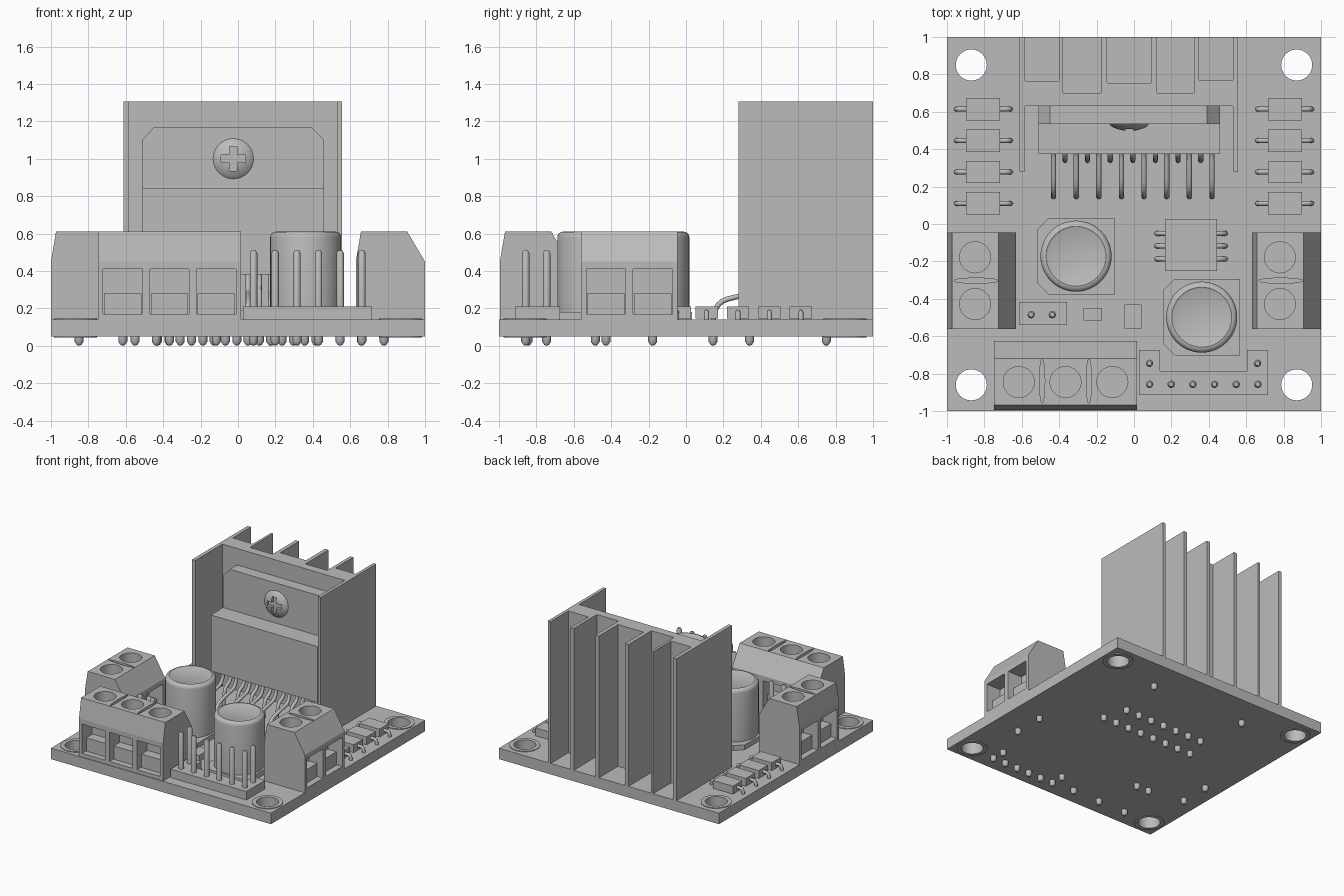
import bpy, bmesh, math
from mathutils import Matrix, Vector

if "Cube" in bpy.data.objects:
    bpy.data.objects.remove(bpy.data.objects["Cube"], do_unlink=True)

grey = bpy.data.materials.new("plain grey")
grey.use_nodes = True
grey.diffuse_color = (0.5, 0.5, 0.5, 1)
grey.node_tree.nodes["Principled BSDF"].inputs["Base Color"].default_value = (0.5, 0.5, 0.5, 1)

BASE, TOP = 0.05, 0.14  # board underside and top


def activate(ob):
    bpy.ops.object.select_all(action='DESELECT')
    ob.select_set(True)
    bpy.context.view_layer.objects.active = ob


def finish(bm, name, smooth=False):
    bmesh.ops.recalc_face_normals(bm, faces=bm.faces)
    me = bpy.data.meshes.new(name)
    bm.to_mesh(me)
    bm.free()
    me.materials.append(grey)
    ob = bpy.data.objects.new(name, me)
    bpy.context.collection.objects.link(ob)
    if smooth:
        activate(ob)
        bpy.ops.object.shade_smooth_by_angle(angle=math.radians(35))
    return ob


def prism(name, pts, lo, hi, axis='Z'):
    """Extrude a closed outline along Z (points x, y) or Y (points x, z)."""
    bm = bmesh.new()
    place = (lambda a, b: (a, b, lo)) if axis == 'Z' else (lambda a, b: (a, lo, b))
    face = bm.faces.new([bm.verts.new(place(*p)) for p in pts])
    ext = bmesh.ops.extrude_face_region(bm, geom=[face])
    move = (0, 0, hi - lo) if axis == 'Z' else (0, hi - lo, 0)
    bmesh.ops.translate(bm, vec=move, verts=[v for v in ext["geom"] if isinstance(v, bmesh.types.BMVert)])
    return finish(bm, name)


def box(name, x0, x1, y0, y1, z0, z1):
    return prism(name, [(x0, y0), (x1, y0), (x1, y1), (x0, y1)], z0, z1)


def lathe(name, profile, loc, steps=32, rot=None, closed=False):
    """Revolve (radius, height) points around a vertical axis at loc."""
    bm = bmesh.new()
    vs = [bm.verts.new((r, 0, z)) for r, z in profile]
    es = [bm.edges.new(p) for p in zip(vs, vs[1:])]
    if closed:
        es.append(bm.edges.new((vs[-1], vs[0])))
    bmesh.ops.spin(bm, geom=vs + es, cent=(0, 0, 0), axis=(0, 0, 1), angle=math.tau, steps=steps)
    bmesh.ops.remove_doubles(bm, verts=bm.verts, dist=1e-5)
    bmesh.ops.transform(bm, matrix=Matrix.Translation(loc) @ (rot or Matrix()), verts=bm.verts)
    return finish(bm, name, True)


def cylinder(name, x, y, r, z0, z1, steps=32):
    return lathe(name, [(0, z0), (r, z0), (r, z1), (0, z1)], (x, y, 0), steps)


def wire(name, points, r):
    cu = bpy.data.curves.new(name, 'CURVE')
    cu.dimensions = '3D'
    cu.bevel_depth, cu.bevel_resolution, cu.resolution_u = r, 2, 4
    cu.use_fill_caps = True
    sp = cu.splines.new('NURBS')
    sp.points.add(len(points) - 1)
    for p, co in zip(sp.points, points):
        p.co = (*co, 1)
    sp.use_endpoint_u = True
    sp.order_u = 3
    cu.materials.append(grey)
    ob = bpy.data.objects.new(name, cu)
    bpy.context.collection.objects.link(ob)
    activate(ob)
    bpy.ops.object.convert(target='MESH')


def cut(ob, cutters):
    activate(ob)
    for c in cutters:
        m = ob.modifiers.new("cut", 'BOOLEAN')
        m.operation, m.solver, m.object = 'DIFFERENCE', 'EXACT', c
        bpy.ops.object.modifier_apply(modifier=m.name)
        bpy.data.objects.remove(c, do_unlink=True)


def solder_tip(x, y):
    lathe("solder_tip", [(0, BASE), (0.024, BASE), (0.024, 0.022), (0.012, 0.004), (0, 0.0)], (x, y, 0), 12)


# Circuit board with plated corner holes
board = box("board", -1, 1, -1, 1, BASE, TOP)
corners = [(x, y) for x in (-0.87, 0.87) for y in (-0.86, 0.85)]
cut(board, [cylinder("hole_cutter", x, y, 0.09, 0, 0.2) for x, y in corners])
for x, y in corners:
    lathe("hole_ring", [(0.083, 0.044), (0.115, 0.044), (0.115, 0.146), (0.083, 0.146)], (x, y, 0), closed=True)

# Finned heatsink as one comb-shaped outline
gaps = [(-0.583, -0.4, 0.765), (-0.38, -0.176, 0.7), (-0.144, 0.09, 0.754), (0.123, 0.32, 0.7), (0.348, 0.53, 0.77)]
outline = [(0.556, 1), (0.556, 0.28), (0.53, 0.28), (0.53, 0.63), (-0.583, 0.63), (-0.583, 0.28), (-0.613, 0.28), (-0.613, 1)]
for a, b, depth in gaps:
    outline += [(a, 1), (a, depth), (b, depth), (b, 1)]
prism("heatsink", outline, TOP, 1.305)
for x in (-0.43, 0.43):
    solder_tip(x, 0.75)

# Power chip: mounting tab, body and fixing screw
prism("chip_tab", [(-0.51, 0.38), (0.46, 0.38), (0.46, 1.1), (0.39, 1.17), (-0.45, 1.17), (-0.51, 1.1)], 0.535, 0.63, 'Y')
box("chip_body", -0.51, 0.46, 0.375, 0.54, 0.38, 0.84)
screw = lathe("chip_screw", [(0, -0.02), (0.108, -0.02), (0.108, 0.005), (0.09, 0.022), (0.05, 0.038), (0, 0.043)],
              (-0.025, 0.54, 1.0), rot=Matrix.Rotation(math.pi / 2, 4, 'X'))
cut(screw, [box("slot_cutter", -0.025 - w, -0.025 + w, 0.45, 0.525, 1 - h, 1 + h)
            for w, h in ((0.065, 0.02), (0.02, 0.065))])

# Two staggered rows of bent chip leads
for i in range(15):
    x = -0.43 + i * 0.0605
    if i % 2 == 0:
        y, path = 0.145, [(0.43, 0.4), (0.42, 0.29), (0.3, 0.27), (0.145, 0.23), (0.145, 0.12)]
    else:
        y, path = 0.34, [(0.44, 0.4), (0.44, 0.31), (0.34, 0.29), (0.34, 0.12)]
    wire("chip_lead", [(x, *p) for p in path], 0.014)
    solder_tip(x, y)


# Screw terminals: local x runs from the wire entry to the sloped back
def terminal(name, n, origin, turn=0):
    length = n * 0.25 + 0.015
    half = length / 2
    body = prism(name, [(0, TOP), (0, 0.45), (0.027, 0.61), (0.275, 0.61), (0.37, 0.45), (0.37, TOP)], -half, half, 'Y')
    centres = [(i - (n - 1) / 2) * 0.25 for i in range(n)]
    cutters = []
    for y in centres:
        cutters.append(cylinder("screw_cutter", 0.15, y, 0.083, 0.53, 0.7))
        for x0, x1 in ((-0.1, 0.13), (0.24, 0.5)):
            cutters.append(box("entry_cutter", x0, x1, y - 0.105, y + 0.105, 0.17, 0.41))
    for a, b in zip(centres, centres[1:]):
        groove = cylinder("groove_cutter", 0, 0, 1, 0.58, 0.7, 24)
        groove.data.transform(Matrix.Translation((0.155, (a + b) / 2, 0)) @ Matrix.Diagonal((0.118, 0.014, 1, 1)))
        cutters.append(groove)
    cut(body, cutters)
    place = Matrix.Translation(origin) @ Matrix.Rotation(turn, 4, 'Z')
    body.data.transform(place)
    for y in centres:
        clamp = box("terminal_clamp", 0.05, 0.32, y - 0.1, y + 0.1, 0.165, 0.28)
        clamp.data.transform(place)
        tip = place @ Vector((0.15, y, 0))
        solder_tip(tip.x, tip.y)


terminal("left_terminal", 2, (-1, -0.303, 0))
terminal("right_terminal", 2, (0.63, -0.303, 0))
terminal("front_terminal", 3, (-0.366, -0.995, 0), math.pi / 2)

# Capacitors on chamfered feet
for x, y in ((-0.31, -0.172), (0.362, -0.498)):
    s, c = 0.205, 0.06
    prism("capacitor_foot", [(x - s + c, y - s), (x + s, y - s), (x + s, y + s), (x - s + c, y + s),
                             (x - s, y + s - c), (x - s, y - s + c)], TOP, 0.18)
    arc = [(0.16 + 0.03 * math.cos(t * math.pi / 8), 0.58 + 0.03 * math.sin(t * math.pi / 8)) for t in range(5)]
    lathe("capacitor_can", [(0, 0.17), (0.19, 0.17)] + arc + [(0.15, 0.605), (0, 0.605)], (x, y, 0), 48)

# Eight resistors in mirrored columns, with wire legs
for side in (-1, 1):
    for i in range(4):
        y = 0.11 + i * 0.168
        x0, x1 = sorted((side * 0.717, side * 0.898))
        box("resistor_body", x0, x1, y - 0.06, y + 0.06, 0.145, 0.21)
        for start, end in ((0.717, 0.66), (0.898, 0.95)):
            wire("resistor_leg", [(side * (start + end) / 2, y, 0.18), (side * end, y, 0.18), (side * end, y, 0.13)], 0.013)
            wire("resistor_stub", [(side * (start * 0.8 + 0.16), y, 0.18), (side * (start + end) / 2, y, 0.18)], 0.013)

# Regulator chip with three legs each side
box("regulator_body", 0.166, 0.444, -0.25, 0.027, 0.145, 0.21)
for y in (-0.05, -0.118, -0.187):
    for a, b in ((0.18, 0.12), (0.43, 0.49)):
        wire("regulator_leg", [(a, y, 0.18), (b, y, 0.18), (b, y, 0.13)], 0.013)

# Small surface parts
box("small_resistor", -0.27, -0.17, -0.515, -0.45, TOP, 0.19)
box("indicator_lamp", -0.05, 0.04, -0.56, -0.43, TOP, 0.19)


# Pin headers
def pin(x, y):
    lathe("header_pin", [(0, 0.13), (0.02, 0.13), (0.02, 0.495), (0.012, 0.51), (0, 0.51)], (x, y, 0), 12)
    solder_tip(x, y)


prism("control_header", [(0.027, -0.914), (0.717, -0.914), (0.717, -0.674), (0.604, -0.674), (0.604, -0.786),
                         (0.139, -0.786), (0.139, -0.674), (0.027, -0.674)], TOP, 0.21)
box("jumper_header", -0.615, -0.358, -0.54, -0.417, TOP, 0.21)
for i in range(6):
    pin(0.083 + i * 0.1158, -0.857)
for x, y in ((0.083, -0.745), (0.66, -0.745), (-0.55, -0.485), (-0.437, -0.485)):
    pin(x, y)
